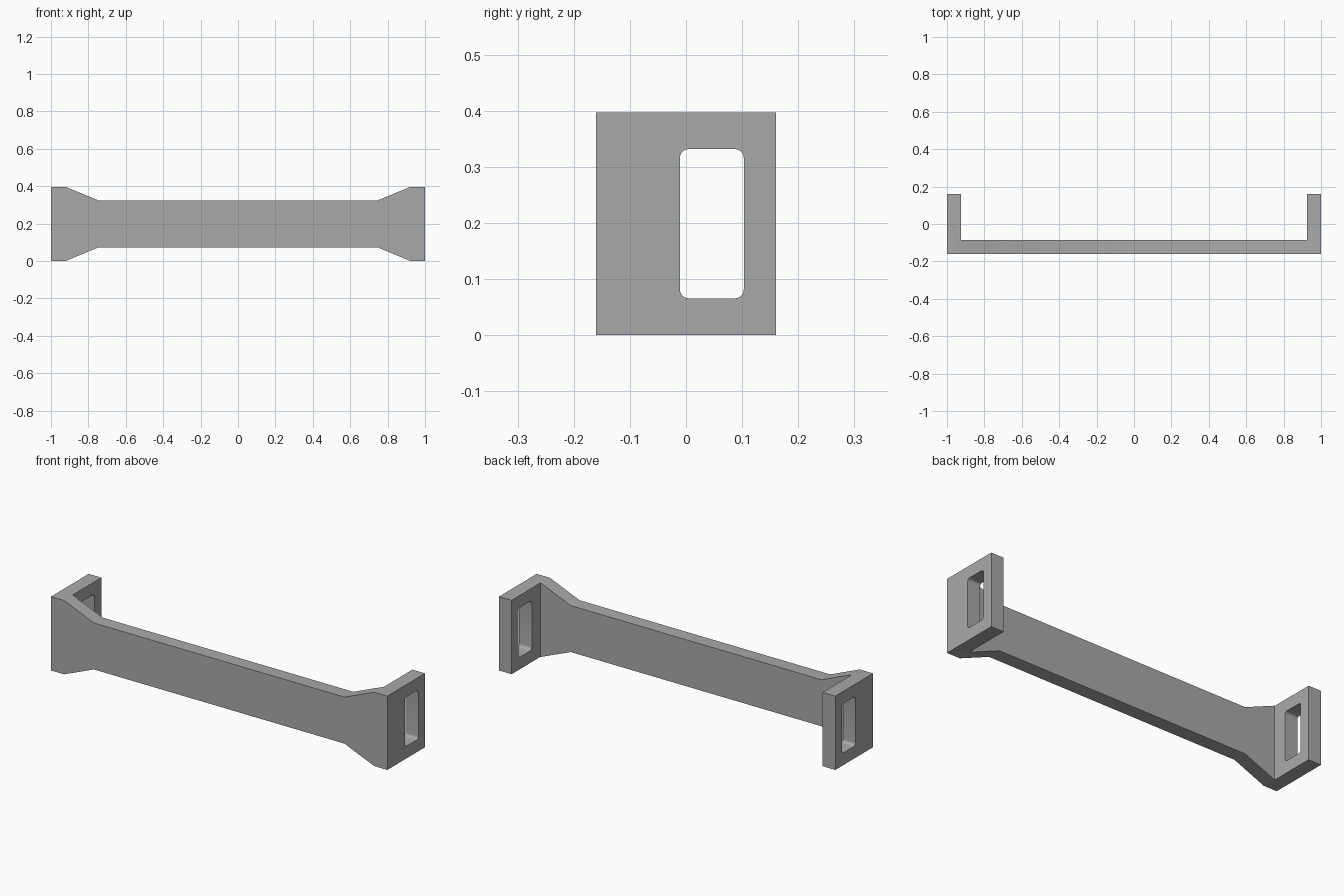
import bpy, bmesh, math
from mathutils import Vector

cube = bpy.data.objects.get("Cube")
if cube:
    bpy.data.objects.remove(cube, do_unlink=True)

HEIGHT, DEPTH, WALL = 0.397, 0.16, 0.075
INNER = 1 - WALL            # inner face of each end plate
MID = HEIGHT / 2

grey = bpy.data.materials.new("plain grey")
grey.use_nodes = True
colour = (0.4, 0.4, 0.4, 1)
grey.diffuse_color = colour
grey.node_tree.nodes["Principled BSDF"].inputs["Base Color"].default_value = colour


def prism(name, points, direction):
    """Extrude a closed outline along a direction."""
    bm = bmesh.new()
    face = bm.faces.new([bm.verts.new(p) for p in points])
    new = bmesh.ops.extrude_face_region(bm, geom=[face])["geom"]
    verts = [v for v in new if isinstance(v, bmesh.types.BMVert)]
    bmesh.ops.translate(bm, verts=verts, vec=Vector(direction))
    bmesh.ops.recalc_face_normals(bm, faces=bm.faces[:])
    mesh = bpy.data.meshes.new(name)
    bm.to_mesh(mesh)
    bm.free()
    mesh.materials.append(grey)
    obj = bpy.data.objects.new(name, mesh)
    bpy.context.collection.objects.link(obj)
    return obj


def cut(target, cutter):
    cutter.hide_render = True
    mod = target.modifiers.new("cut", "BOOLEAN")
    mod.operation, mod.solver, mod.object = "DIFFERENCE", "EXACT", cutter
    bpy.context.view_layer.objects.active = target
    bpy.ops.object.modifier_apply(modifier=mod.name)
    bpy.data.objects.remove(cutter, do_unlink=True)


# U-shaped bracket: long front bar with an end plate on each side
half = [(INNER, -DEPTH + WALL), (INNER, DEPTH), (1, DEPTH), (1, -DEPTH)]
outline = half + [(-x, y) for x, y in reversed(half)]
bracket = prism("bracket", [(x, y, 0) for x, y in outline], (0, 0, HEIGHT))

# Narrow the bar above and below, with sloped shoulders near the plates
SHOULDER, FLARE, BAR_HALF = 0.745, 0.922, 0.125
rise = MID - BAR_HALF
for side in (1, -1):
    profile = [(-SHOULDER, BAR_HALF), (SHOULDER, BAR_HALF),
               (FLARE, MID), (FLARE, MID + rise),
               (-FLARE, MID + rise), (-FLARE, MID)]
    points = [(x, -0.3, MID + side * z) for x, z in profile]
    cut(bracket, prism("shoulder_cutter", points, (0, 0.6, 0)))

# Rounded slot through both end plates
SLOT_Y, HALF_W, HALF_H, RADIUS = 0.046, 0.057, 0.133, 0.016
slot = []
for i, (sy, sz) in enumerate([(1, 1), (-1, 1), (-1, -1), (1, -1)]):
    for step in range(7):
        a = math.radians(90 * i + 15 * step)
        slot.append((-1.1, SLOT_Y + sy * (HALF_W - RADIUS) + RADIUS * math.cos(a),
                     MID + sz * (HALF_H - RADIUS) + RADIUS * math.sin(a)))
cut(bracket, prism("slot_cutter", slot, (2.2, 0, 0)))

# Smooth only the rounded slot corners
bpy.ops.object.select_all(action="DESELECT")
bracket.select_set(True)
bpy.context.view_layer.objects.active = bracket
bpy.ops.object.shade_smooth_by_angle(angle=math.radians(30))
